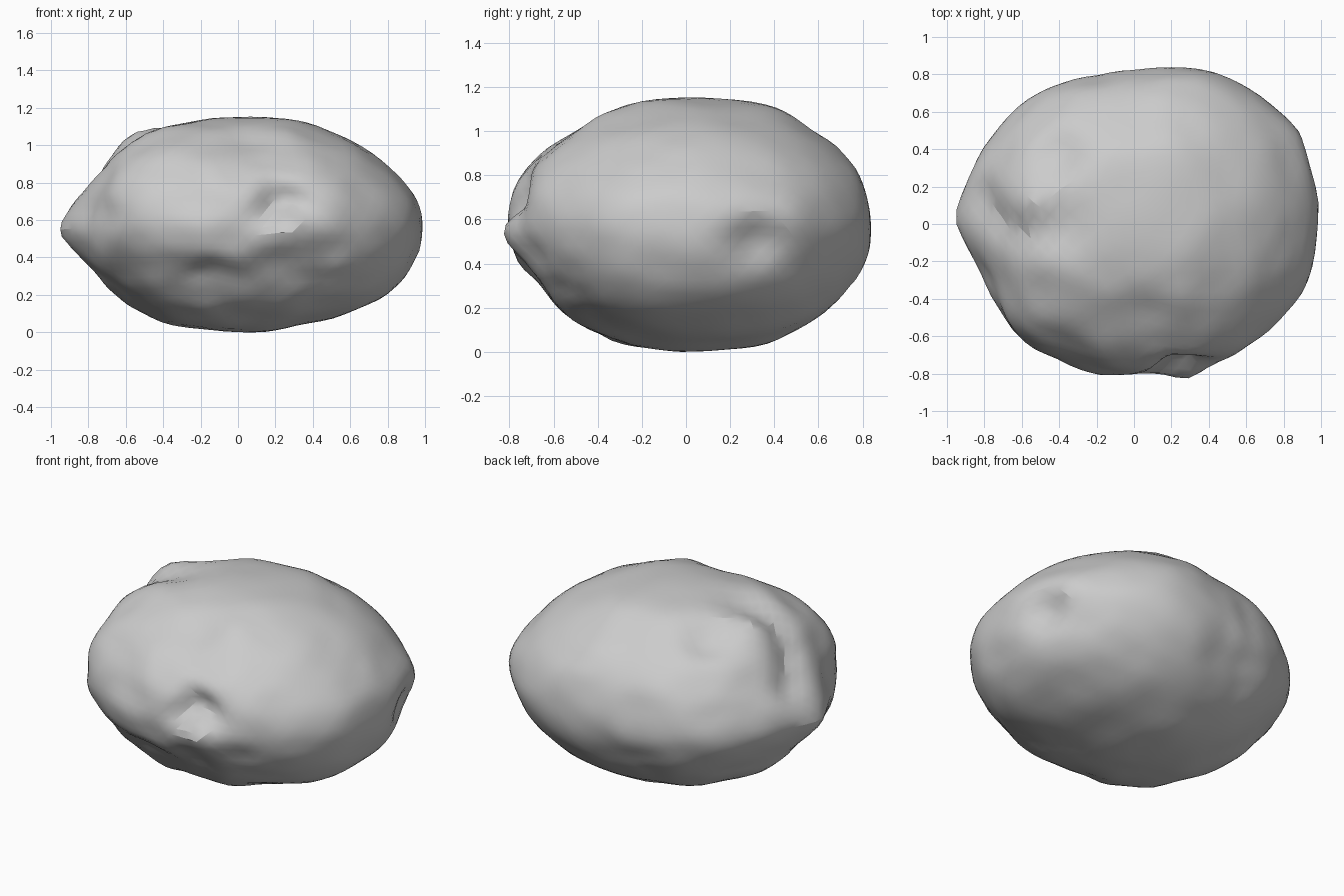
import bpy, bmesh
from math import atan2, pi, exp
from mathutils import Vector, noise

if "Cube" in bpy.data.objects:
    bpy.data.objects.remove(bpy.data.objects["Cube"])

# Outline radius seen from above, every 15 degrees from +x
PLAN = [.99, 1.01, .99, .965, .925, .885, .82, .82, .87, .9, .925, .95,
        .95, .92, .885, .88, .835, .82, .805, .83, .88, .895, .95, .985]
MID, UP, DOWN = .56, .595, .555

# Fullness of each side compared with an ellipsoid, at rising heights
LEVELS = [.05, .1, .2, .3, .4, .56, .7, .8, .9, 1, 1.05, 1.1, 1.14]
LEFT = [.97, 1.01, 1.04, 1.01, .99, 1, 1, .98, .99, .99, 1, 1.09, 1.22]
RIGHT = [.96, .93, .89, .88, .92, .97, .95, .93, .95, 1.01, 1.08, 1.22, 1.55]
BACK = [1.1, 1.04, 1, .99, .99, 1, 1, 1.02, 1.02, 1.02, 1.07, 1.2, 1.5]
FRONT = [1, .95, .93, .92, .97, 1, 1, 1.01, 1, 1, 1, 1.1, 1.28]

# Hollows and knobs: centre, radius, push
DENTS = [
    ((.22, -.77, .67), .12, (.01, .13, .02)),     # front hollow
    ((.37, -.72, .64), .09, (0, .05, 0)),
    ((.0, -.76, .74), .14, (.02, -.03, -.02)),    # brow beside it
    ((.28, -.80, .54), .10, (0, -.10, .02)),      # knob below it
    ((.18, -.76, .36), .10, (0, .04, .02)),
    ((.50, -.70, .42), .09, (0, .05, 0)),
    ((-.15, -.70, .28), .13, (0, .03, .03)),      # front undercut
    ((-.25, -.74, .48), .15, (0, -.02, 0)),
    ((-.60, -.50, .86), .19, (-.04, -.03, .02)),  # front shoulder
    ((.93, .32, .51), .10, (-.09, -.02, .02)),    # side dent
    ((.90, .44, .62), .13, (.04, .03, 0)),        # bump above it
    ((.76, -.20, .24), .20, (.025, -.01, 0)),     # side belly
    ((-.95, .03, .54), .12, (-.06, 0, -.01)),     # side tip
    ((-.80, -.24, .64), .11, (.04, .02, 0)),
    ((-.43, .38, 1.10), .13, (.02, 0, -.09)),     # upper hollow
    ((-.60, .16, 1.06), .12, (-.01, -.02, .03)),  # upper lump
    ((-.45, -.22, 1.12), .14, (0, 0, .02)),
    ((.05, -.48, 1.04), .15, (0, .02, -.03)),     # front terrace
]
# Curved groove around the upper lump
GROOVE = [(-.83, .14, .80), (-.75, .02, .92), (-.64, -.04, 1.03),
          (-.51, -.05, 1.1), (-.38, -.01, 1.14)]
DENTS += [(p, .09, (.03, .01, -.065)) for p in GROOVE]


def plan_radius(angle):
    t = (angle / (2 * pi) % 1) * len(PLAN)
    i, f = int(t) % len(PLAN), t % 1
    return PLAN[i] * (1 - f) + PLAN[(i + 1) % len(PLAN)] * f


def fullness(side, z):
    if z <= LEVELS[0]:
        return side[0]
    for i in range(1, len(LEVELS)):
        if z < LEVELS[i]:
            f = (z - LEVELS[i - 1]) / (LEVELS[i] - LEVELS[i - 1])
            return side[i - 1] * (1 - f) + side[i] * f
    return side[-1]


def place(d):
    """Map a unit direction to the lumpy boulder surface."""
    z = MID + d.z * (UP if d.z > 0 else DOWN)
    fx = fullness(LEFT if d.x > 0 else RIGHT, z)
    fy = fullness(BACK if d.y > 0 else FRONT, z)
    flat = max(d.x ** 2 + d.y ** 2, .0001)
    r = plan_radius(atan2(d.y, d.x)) * (fx * d.x ** 2 + fy * d.y ** 2) / flat
    p = Vector((d.x * r, d.y * r, z))
    q = p.copy()
    for c, size, push in DENTS:
        q += Vector(push) * exp(-((p - Vector(c)).length / size) ** 2)
    # Uneven weathering, stronger on the front
    amp = .02 if p.y < -.2 else .014
    q += d * noise.noise(p * 4) * amp
    q += d * noise.noise(p * 9 + Vector((3, 1, 5))) * amp
    return q


bm = bmesh.new()
bmesh.ops.create_icosphere(bm, subdivisions=5, radius=1)
for v in bm.verts:
    v.co = place(v.co.normalized())
for _ in range(2):
    bmesh.ops.smooth_vert(bm, verts=bm.verts, factor=.5, use_axis_x=True,
                          use_axis_y=True, use_axis_z=True)

# Rest the boulder on the ground
low = min(v.co.z for v in bm.verts)
bmesh.ops.translate(bm, verts=bm.verts, vec=(0, 0, -low))

mesh = bpy.data.meshes.new("boulder")
bm.to_mesh(mesh)
bm.free()
boulder = bpy.data.objects.new("boulder", mesh)
bpy.context.collection.objects.link(boulder)

# Plain grey stone
stone = bpy.data.materials.new("grey stone")
stone.use_nodes = True
stone.diffuse_color = (.6, .6, .6, 1)
stone.node_tree.nodes["Principled BSDF"].inputs["Base Color"].default_value = (.6, .6, .6, 1)
mesh.materials.append(stone)

bpy.context.view_layer.objects.active = boulder
boulder.select_set(True)
bpy.ops.object.shade_smooth_by_angle(angle=.35)
